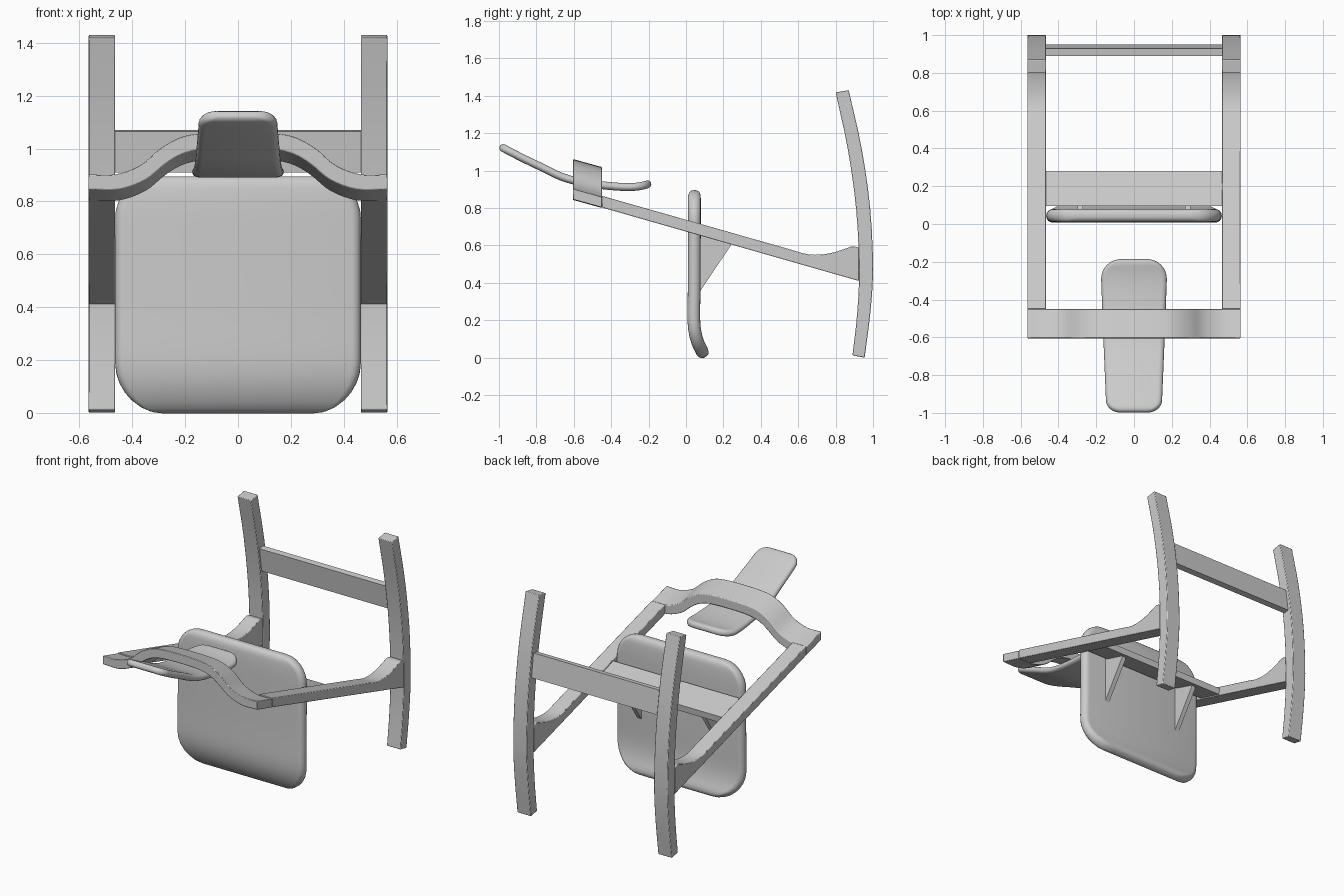
import bpy, bmesh
from math import sin, cos, pi, sqrt
from mathutils import Vector

if "Cube" in bpy.data.objects:
    bpy.data.objects.remove(bpy.data.objects["Cube"])


def spline(pts, n=6):
    """Smooth curve of 2D points through the given points."""
    p = [Vector(q) for q in pts]
    p = [2 * p[0] - p[1]] + p + [2 * p[-1] - p[-2]]
    out = []
    for i in range(1, len(p) - 2):
        a, b, c, d = p[i - 1:i + 3]
        for k in range(n):
            t = k / n
            out.append(0.5 * (2 * b + (c - a) * t + (2 * a - 5 * b + 4 * c - d) * t * t
                              + (3 * b - a - 3 * c + d) * t ** 3))
    return out + [p[-2]]


def finish(name, bm, mirror=False, bevel=0.0):
    bmesh.ops.recalc_face_normals(bm, faces=bm.faces)
    me = bpy.data.meshes.new(name)
    bm.to_mesh(me)
    bm.free()
    ob = bpy.data.objects.new(name, me)
    bpy.context.collection.objects.link(ob)
    if mirror:
        ob.modifiers.new("mirror", 'MIRROR')
    if bevel:
        b = ob.modifiers.new("bevel", 'BEVEL')
        b.width, b.segments, b.angle_limit = bevel, 2, 0.7
    bpy.ops.object.select_all(action='DESELECT')
    bpy.context.view_layer.objects.active = ob
    ob.select_set(True)
    bpy.ops.object.shade_smooth_by_angle(angle=0.6)
    return ob


def prism(name, outline, sweep, **kw):
    """Flat 3D outline extruded along a vector."""
    bm = bmesh.new()
    f = bm.faces.new([bm.verts.new(p) for p in outline])
    r = bmesh.ops.extrude_face_region(bm, geom=[f])
    bmesh.ops.translate(bm, vec=sweep, verts=[v for v in r["geom"] if isinstance(v, bmesh.types.BMVert)])
    return finish(name, bm, **kw)


def side_prism(name, yz, x0, x1, **kw):
    return prism(name, [(x0, y, z) for y, z in yz], (x1 - x0, 0, 0), **kw)


def pad(name, path, w0, w1, r0, r1, h, e):
    """Rounded cushion lofted along a side-view path (y, z)."""
    pts = spline(path, 10)
    cum = [0]
    for a, b in zip(pts, pts[1:]):
        cum.append(cum[-1] + (b - a).length)
    L = cum[-1]

    def at(s):
        i = next((k for k in range(1, len(cum)) if cum[k] >= s), len(cum) - 1)
        d = (pts[i] - pts[i - 1]).normalized()
        return pts[i - 1] + d * (s - cum[i - 1]), Vector((-d.y, d.x))

    # stations crowd together at the rounded ends
    N = 8
    st = [r0 * (1 - cos(pi / 2 * k / N)) for k in range(N)]
    st += [r0 + (L - r0 - r1) * k / 16 for k in range(17)]
    st += [L - r1 * (1 - cos(pi / 2 * k / N)) for k in range(N - 1, -1, -1)]
    bm = bmesh.new()
    rings = []
    for s in st:
        c, n = at(s)
        w = w0 + (w1 - w0) * s / L
        d, r = (s, r0) if s < L / 2 else (L - s, r1)
        if d < r:
            w -= r - sqrt(max(0, r * r - (r - d) ** 2))
        t = h * (0.25 + 0.75 * sqrt(max(0, 1 - (1 - min(d / e, 1)) ** 2)))
        ring = []
        for sx in (1, -1):
            for k in range(9):
                a = sx * (-pi / 2 + pi * k / 8)
                x = sx * (w - e + e * cos(a))
                q = c + n * (t * sin(a) * sx * sx)
                ring.append(bm.verts.new((x, q.x, q.y)))
        rings.append(ring)
    m = len(rings[0])
    for a, b in zip(rings, rings[1:]):
        for k in range(m):
            bm.faces.new((a[k], a[(k + 1) % m], b[(k + 1) % m], b[k]))
    bm.faces.new(rings[0])
    bm.faces.new(rings[-1])
    return finish(name, bm)


# Curved runners
outer = spline([(.87, 1.43), (.94, 1.115), (.985, .795), (1.0, .47), (.985, .235), (.955, 0)], 3)
inner = spline([(.89, .012), (.915, .235), (.925, .47), (.91, .79), (.865, 1.115), (.80, 1.418)], 3)
side_prism("runner", outer + inner, .465, .565, mirror=True, bevel=.004)

# Bar joining the runners
side_prism("runner_crossbar", [(.91, .91), (.95, .915), (.928, 1.07), (.89, 1.065)], -.465, .465)

# Sloping side rails with a flared end
flare = spline([(.57, .575), (.63, .557), (.69, .55), (.77, .558), (.85, .582), (.89, .595), (.925, .588)], 4)
side_prism("side_rail", [(.925, .41), (-.45, .803), (-.45, .865)] + flare, .465, .565, mirror=True, bevel=.004)

# Arched bow joining the rails at the front
half = [(.565, .903), (.465, .903), (.37, .937), (.295, 1.0), (.22, 1.042), (.14, 1.058), (0, 1.062)]
top = spline(half + [(-x, z) for x, z in half[-2::-1]], 4)
low_half = [(.565, .846), (.45, .846), (.35, .882), (.275, .942), (.21, .98), (.13, .998), (0, 1.002)]
low = spline([(-x, z) for x, z in low_half] + low_half[-2::-1], 4)
prism("front_bow", [(p.x, -.605, p.y) for p in top + low], (0, .155, -.043), bevel=.004)

# Small pad under the bow
pad("bow_pad", [(-.995, 1.13), (-.88, 1.07), (-.78, 1.022), (-.66, .965), (-.55, .936), (-.45, .922),
                (-.33, .912), (-.25, .916), (-.187, .932)], .146, .178, .07, .11, .021, .025)

# Large upright panel with a curled lower edge
pad("main_panel", [(.045, .895), (.045, .7), (.044, .4), (.042, .2), (.054, .11), (.077, .05), (.104, .004)],
    .465, .465, .16, .2, .034, .035)

# Board between the rails and its triangular brackets
side_prism("panel_board", [(.095, .655), (.275, .603), (.28, .645), (.095, .70)], -.465, .465)
side_prism("panel_bracket", [(.072, .35), (.24, .60), (.24, .625), (.072, .665)], .27, .30, mirror=True)
